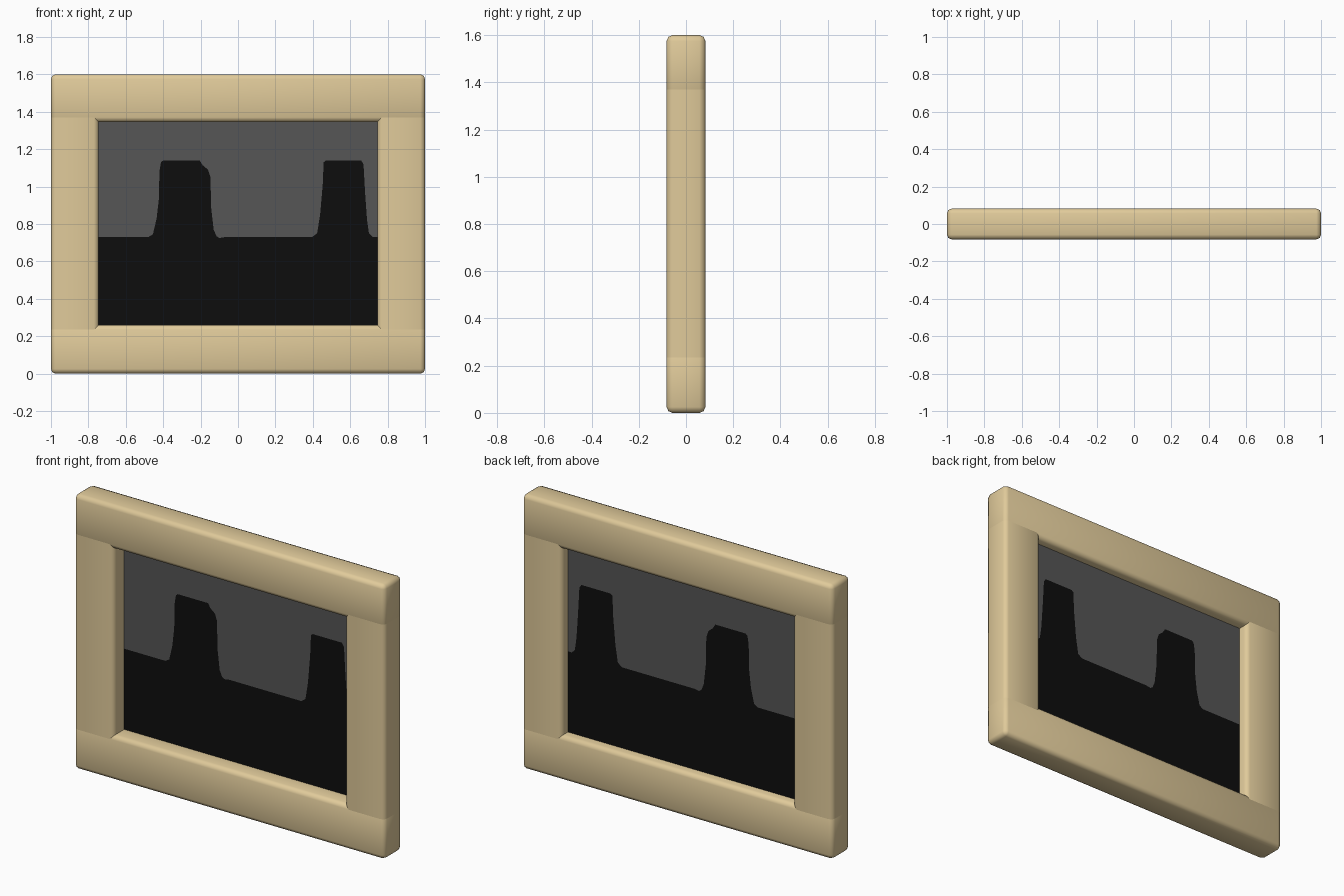
import bpy, bmesh, math

if "Cube" in bpy.data.objects:
    bpy.data.objects.remove(bpy.data.objects["Cube"])

def material(name, rgb):
    m = bpy.data.materials.new(name)
    m.diffuse_color = (*rgb, 1)
    m.use_nodes = True
    m.node_tree.nodes["Principled BSDF"].inputs["Base Color"].default_value = m.diffuse_color
    return m

WOOD = material("pale wood", (0.745, 0.591, 0.323))
GREY = material("dark grey", (0.092, 0.092, 0.092))
BLACK = material("near black", (0.0043, 0.0043, 0.0043))

D = 0.082      # half depth of the frame
BEVEL = 0.025

def add_object(name, bm, mat):
    bmesh.ops.recalc_face_normals(bm, faces=bm.faces[:])
    me = bpy.data.meshes.new(name)
    bm.to_mesh(me)
    bm.free()
    me.materials.append(mat)
    ob = bpy.data.objects.new(name, me)
    bpy.context.collection.objects.link(ob)
    return ob

def beam(name, x0, x1, z0, z1, all_edges):
    """Box with rounded edges; stiles keep square ends that butt on the rails."""
    bm = bmesh.new()
    bmesh.ops.create_cube(bm, size=1)
    for v in bm.verts:
        v.co = ((x0 + x1) / 2 + v.co.x * (x1 - x0), v.co.y * 2 * D,
                (z0 + z1) / 2 + v.co.z * (z1 - z0))
    edges = [e for e in bm.edges
             if all_edges or abs(e.verts[0].co.z - e.verts[1].co.z) > 0.1]
    bmesh.ops.bevel(bm, geom=edges, offset=BEVEL, offset_type='OFFSET',
                    segments=2, profile=0.5, affect='EDGES')
    ob = add_object(name, bm, WOOD)
    bpy.ops.object.select_all(action='DESELECT')
    bpy.context.view_layer.objects.active = ob
    ob.select_set(True)
    bpy.ops.object.shade_smooth_by_angle(angle=math.radians(60))

# Frame: full-width rails and side stiles between them
beam("bottom_rail", -1, 1, 0, 0.26, True)
beam("top_rail", -1, 1, 1.345, 1.6, True)
beam("left_stile", -1, -0.745, 0.26 - BEVEL, 1.345 + BEVEL, False)
beam("right_stile", 0.745, 1, 0.26 - BEVEL, 1.345 + BEVEL, False)

# Outline between the black lower area and the grey upper area
outline = [
    (-0.765, 0.73), (-0.48, 0.73), (-0.455, 0.745), (-0.435, 0.83),
    (-0.423, 0.935), (-0.42, 1.08), (-0.412, 1.13), (-0.40, 1.14),
    (-0.205, 1.14), (-0.19, 1.115), (-0.16, 1.09), (-0.147, 1.05),
    (-0.144, 0.89), (-0.13, 0.77), (-0.115, 0.735), (-0.10, 0.725),
    (-0.07, 0.73), (0.396, 0.73), (0.423, 0.75), (0.439, 0.85),
    (0.453, 1.01), (0.458, 1.13), (0.47, 1.14), (0.658, 1.14),
    (0.671, 1.12), (0.68, 0.96), (0.69, 0.82), (0.70, 0.75),
    (0.72, 0.73), (0.765, 0.73)]

def plate(name, pts, mat, y0=0.017, y1=0.023):
    bm = bmesh.new()
    f = bm.faces.new([bm.verts.new((x, y0, z)) for x, z in pts])
    ext = bmesh.ops.extrude_face_region(bm, geom=[f], use_keep_orig=True)
    for v in ext["geom"]:
        if isinstance(v, bmesh.types.BMVert):
            v.co.y = y1
    bmesh.ops.triangulate(bm, faces=[f for f in bm.faces if len(f.verts) > 4])
    add_object(name, bm, mat)

# Picture panel set inside the frame, seen from both sides
plate("upper_panel", outline + [(0.765, 1.37), (-0.765, 1.37)], GREY)
plate("lower_panel", outline + [(0.765, 0.235), (-0.765, 0.235)], BLACK)
